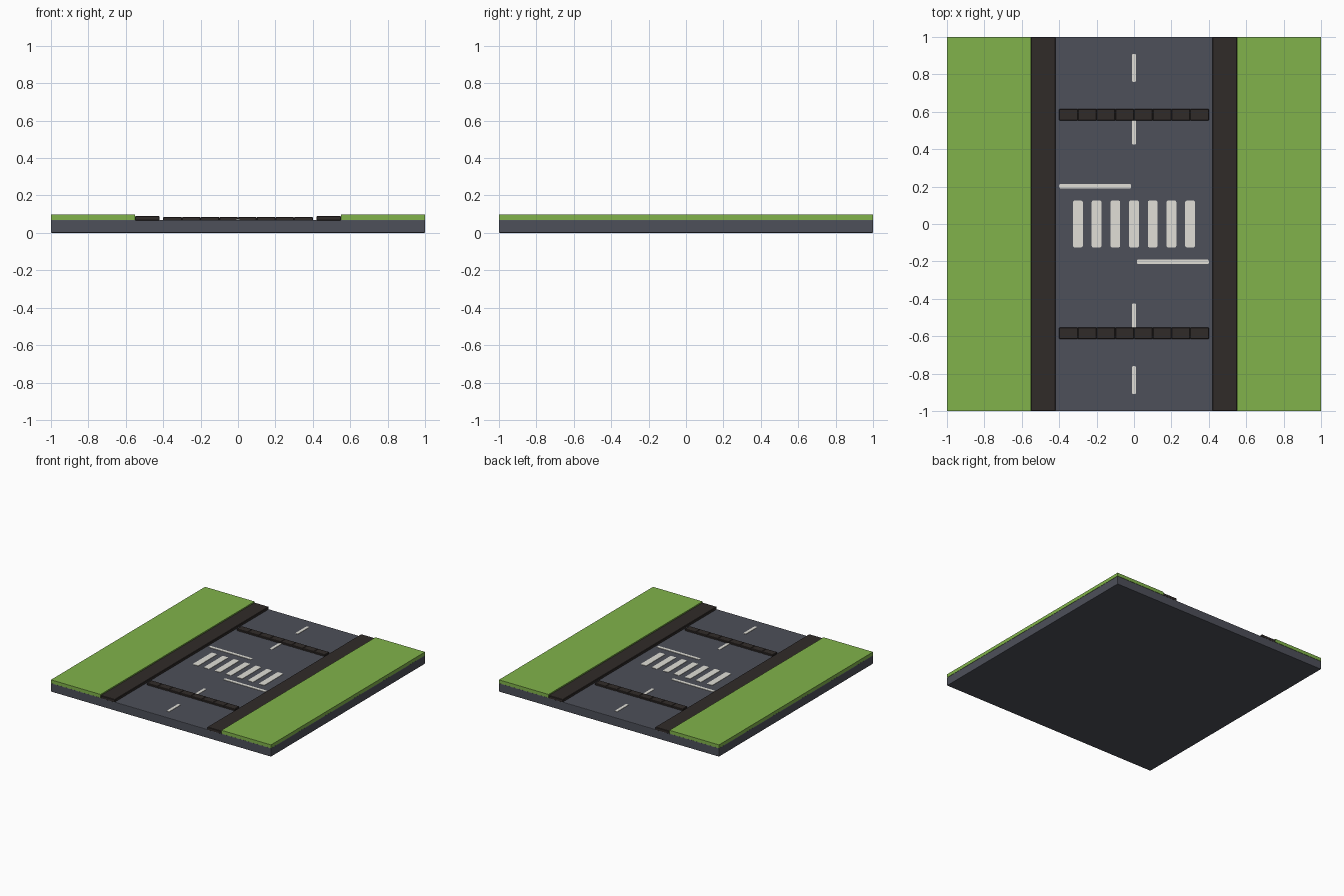
import bpy, bmesh
from mathutils import Matrix

if "Cube" in bpy.data.objects:
    bpy.data.objects.remove(bpy.data.objects["Cube"])


def mat(name, rgb):
    m = bpy.data.materials.new(name)
    m.diffuse_color = (*rgb, 1)
    m.use_nodes = True
    m.node_tree.nodes["Principled BSDF"].inputs["Base Color"].default_value = m.diffuse_color
    return m


ASPHALT = mat("asphalt", (0.075, 0.08, 0.1))
KERB = mat("kerb_brown", (0.03, 0.024, 0.022))
GRASS = mat("grass_green", (0.22, 0.45, 0.07))
PAINT = mat("road_paint", (0.75, 0.74, 0.68))


def box(name, x, y, z, material, bevel=0.0, segments=1, upright_only=False):
    """Box spanning the given (min, max) ranges, optionally bevelled."""
    bm = bmesh.new()
    size = Matrix.Diagonal((x[1] - x[0], y[1] - y[0], z[1] - z[0], 1))
    bmesh.ops.create_cube(bm, size=1, matrix=size)
    if bevel:
        edges = [e for e in bm.edges if not upright_only
                 or abs(e.verts[0].co.z - e.verts[1].co.z) > 1e-6]
        bmesh.ops.bevel(bm, geom=edges, offset=bevel, segments=segments,
                        profile=0.5, affect='EDGES')
    mesh = bpy.data.meshes.new(name)
    bm.to_mesh(mesh)
    bm.free()
    mesh.materials.append(material)
    ob = bpy.data.objects.new(name, mesh)
    ob.location = (sum(x) / 2, sum(y) / 2, sum(z) / 2)
    bpy.context.collection.objects.link(ob)
    return ob


def paint(name, x, y):
    return box(name, x, y, (TOP - 0.002, TOP + 0.003), PAINT, 0.008, 3, True)


def mirrored(a, b, s):
    return tuple(sorted((a * s, b * s)))


TOP = 0.07
FULL = (-1, 1)

# Road slab with softly rounded edges
box("road_slab", FULL, FULL, (0, TOP), ASPHALT, 0.004, 2)

for s, side in ((-1, "left"), (1, "right")):
    # Kerbs and grass verges
    box(f"kerb_{side}", mirrored(0.42, 0.55, s), FULL, (TOP - 0.005, 0.09), KERB, 0.003)
    box(f"grass_{side}", mirrored(0.55, 1, s), FULL, (TOP, 0.098), GRASS)
    # Stop line before the crossing
    paint(f"stop_line_{side}", mirrored(0.015, 0.4, s), mirrored(0.19, 0.215, -s))

for s, end in ((-1, "front"), (1, "back")):
    # Speed bump made of eight blocks
    for i in range(8):
        x0 = -0.4 + 0.1 * i
        box(f"speed_bump_{end}_{i + 1}", (x0, x0 + 0.1), mirrored(0.553, 0.615, s),
            (TOP - 0.005, 0.084), KERB, 0.003)
    # Centre line dashes
    for i, y0 in enumerate((0.425, 0.76)):
        paint(f"centre_dash_{end}_{i + 1}", (-0.012, 0.012), mirrored(y0, y0 + 0.15, s))

# Pedestrian crossing stripes
for i in range(7):
    xc = -0.3 + 0.1 * i
    paint(f"crossing_stripe_{i + 1}", (xc - 0.026, xc + 0.026), (-0.125, 0.125))
